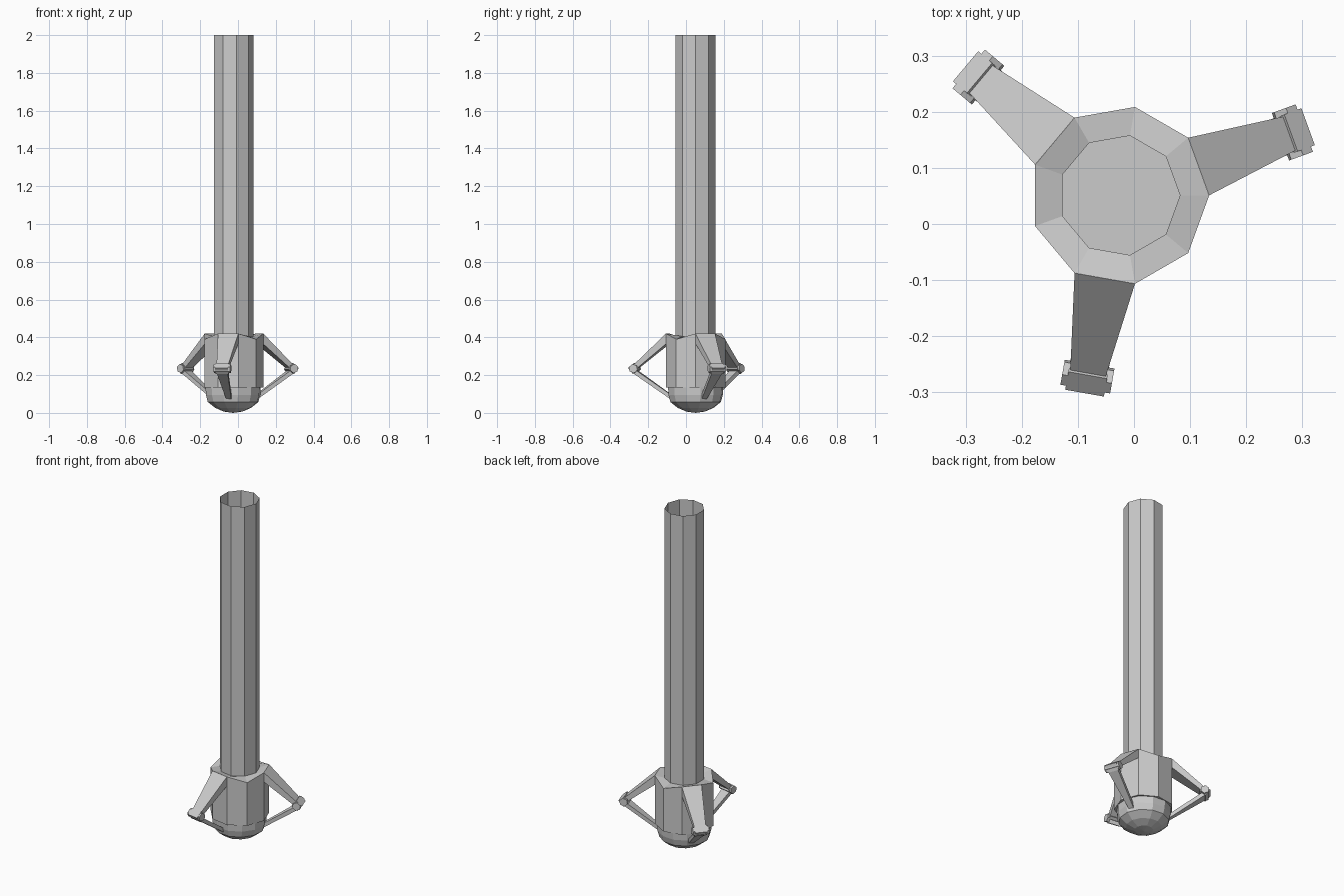
import bpy, bmesh
from math import cos, sin, radians, pi
from mathutils import Vector

if "Cube" in bpy.data.objects:
    bpy.data.objects.remove(bpy.data.objects["Cube"])

CX, CY, N = -0.026, 0.051, 9


def pt(r, deg, z, t=0.0):
    """Point at radius r along an angle, shifted t sideways."""
    a = radians(deg)
    return Vector((CX + r * cos(a) - t * sin(a), CY + r * sin(a) + t * cos(a), z))


def make(name, verts, faces, fix=True):
    me = bpy.data.meshes.new(name)
    me.from_pydata(verts, [], faces)
    if fix:
        bm = bmesh.new()
        bm.from_mesh(me)
        bmesh.ops.recalc_face_normals(bm, faces=bm.faces)
        bm.to_mesh(me)
        bm.free()
    ob = bpy.data.objects.new(name, me)
    bpy.context.collection.objects.link(ob)
    return ob


def lathe(name, rings, n, start=0.0, cap=False, fix=True):
    """rings: list of functions or (r, z) pairs, listed bottom to top."""
    verts, faces = [], []
    for r, z in rings:
        for i in range(n):
            zz = z(i) if callable(z) else z
            verts.append(pt(r, start + 360 * i / n, zz))
    for k in range(len(rings) - 1):
        for i in range(n):
            j = (i + 1) % n
            faces.append((k * n + i, k * n + j, (k + 1) * n + j, (k + 1) * n + i))
    if cap:  # centre fan closing the first ring
        verts.append(Vector((CX, CY, cap - 1)))
        for i in range(n):
            faces.append((len(verts) - 1, (i + 1) % n, i))
    return make(name, verts, faces, fix)


def bar(name, deg, sections):
    """Box through two cross-sections: (r_top, z_top, r_bottom, z_bottom, half width)."""
    v = []
    for rt, zt, rb, zb, h in sections:
        v += [pt(rt, deg, zt, -h), pt(rt, deg, zt, h), pt(rb, deg, zb, h), pt(rb, deg, zb, -h)]
    f = [(0, 1, 2, 3), (7, 6, 5, 4)]
    f += [(i, i + 4, (i + 1) % 4 + 4, (i + 1) % 4) for i in range(4)]
    return make(name, v, f)


def pin(name, deg, r, z, rad, half, sides, rot):
    """Prism lying sideways across an arm tip."""
    v = []
    for t in (-half, half):
        for i in range(sides):
            a = rot + 2 * pi * i / sides
            v.append(pt(r + rad * cos(a), deg, z + rad * sin(a), t))
    f = [tuple(range(sides)), tuple(range(2 * sides - 1, sides - 1, -1))]
    f += [(i, (i + 1) % sides, (i + 1) % sides + sides, i + sides) for i in range(sides)]
    return make(name, v, f)


# open-topped nine-sided tube with a floor
lathe("tube", [(0.108, 0.135), (0.108, 2.0)], N, cap=1.135)

# collar: rim dips at every third corner, between the arms
rim = lambda i: 0.39 if i % 3 == 2 else 0.42
lathe("collar", [(0.125, 0.135), (0.16, 0.135), (0.16, rim), (0.108, 0.405)], N)

# rounded nose
lathe("nose", [(0.05, 0.007), (0.097, 0.027), (0.136, 0.058),
               (0.146, 0.095), (0.148, 0.137)], 12, start=10, cap=1.0001)

# three arms, each with a knuckle, a pin and a lower strut
for n, deg in enumerate((20, 140, 260), 1):
    bar(f"arm_{n}", deg, [(0.150, 0.42, 0.150, 0.365, 0.0547),
                          (0.330, 0.253, 0.315, 0.232, 0.031)])
    pin(f"knuckle_{n}", deg, 0.328, 0.235, 0.030, 0.035, 4, radians(5))
    pin(f"pin_{n}", deg, 0.328, 0.235, 0.024, 0.045, 6, radians(20))
    bar(f"strut_{n}", deg, [(0.322, 0.230, 0.336, 0.213, 0.030),
                            (0.125, 0.092, 0.135, 0.074, 0.014)])
